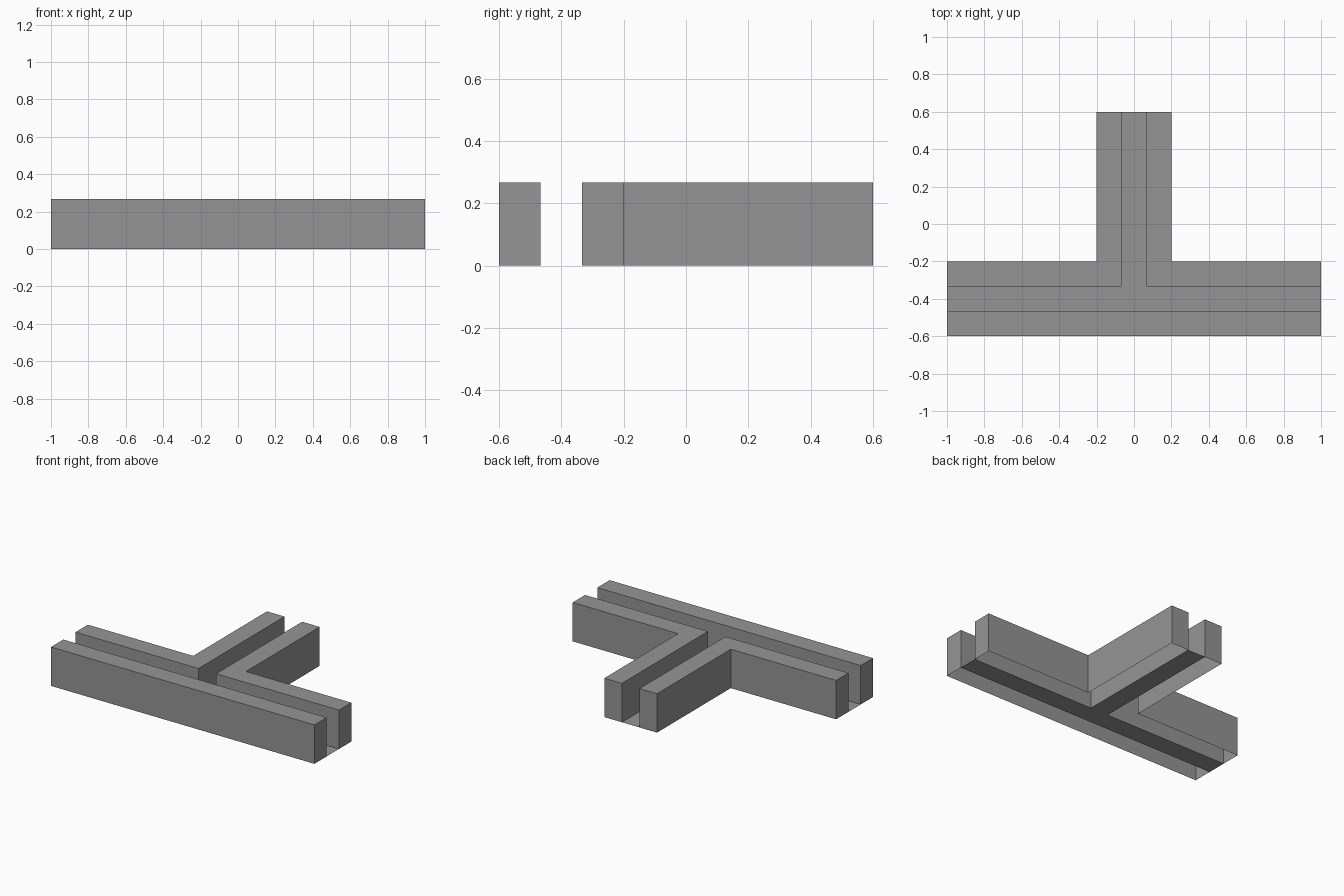
import bpy, bmesh

if "Cube" in bpy.data.objects:
    bpy.data.objects.remove(bpy.data.objects["Cube"])

HEIGHT = 0.267
OUT, IN = 0.2, 0.0667      # half widths of the channel outside and inside
LEN, DEPTH = 1.0, 0.6      # half length and half depth of the T
MID = -0.4                 # centre line of the long channel

dark = bpy.data.materials.new("dark_grey")
dark.diffuse_color = (0.3, 0.3, 0.3, 1)
dark.use_nodes = True
dark.node_tree.nodes["Principled BSDF"].inputs["Base Color"].default_value = dark.diffuse_color


def outline_part(name, points, height=0.0):
    """Counter-clockwise outline as a flat sheet, or as an open-bottomed block."""
    bm = bmesh.new()
    top = [bm.verts.new((x, y, height)) for x, y in points]
    bm.faces.new(top)
    if height:
        low = [bm.verts.new((x, y, 0)) for x, y in points]
        n = len(points)
        for i in range(n):
            j = (i + 1) % n
            bm.faces.new((low[i], low[j], top[j], top[i]))
    mesh = bpy.data.meshes.new(name)
    bm.to_mesh(mesh)
    bm.free()
    mesh.materials.append(dark)
    ob = bpy.data.objects.new(name, mesh)
    bpy.context.collection.objects.link(ob)
    return ob


# straight wall along the front, hollow underneath
outline_part("front_wall", [(-LEN, -DEPTH), (LEN, -DEPTH),
                            (LEN, MID - IN), (-LEN, MID - IN)], HEIGHT)

# L-shaped walls either side of the branch
corner = [(IN, MID + IN), (LEN, MID + IN), (LEN, MID + OUT),
          (OUT, MID + OUT), (OUT, DEPTH), (IN, DEPTH)]
outline_part("right_corner_wall", corner, HEIGHT)
outline_part("left_corner_wall", [(-x, y) for x, y in reversed(corner)], HEIGHT)

# thin T-shaped channel floor
outline_part("channel_floor", [(-LEN, MID - IN), (LEN, MID - IN),
                               (LEN, MID + IN), (IN, MID + IN), (IN, DEPTH),
                               (-IN, DEPTH), (-IN, MID + IN), (-LEN, MID + IN)])
